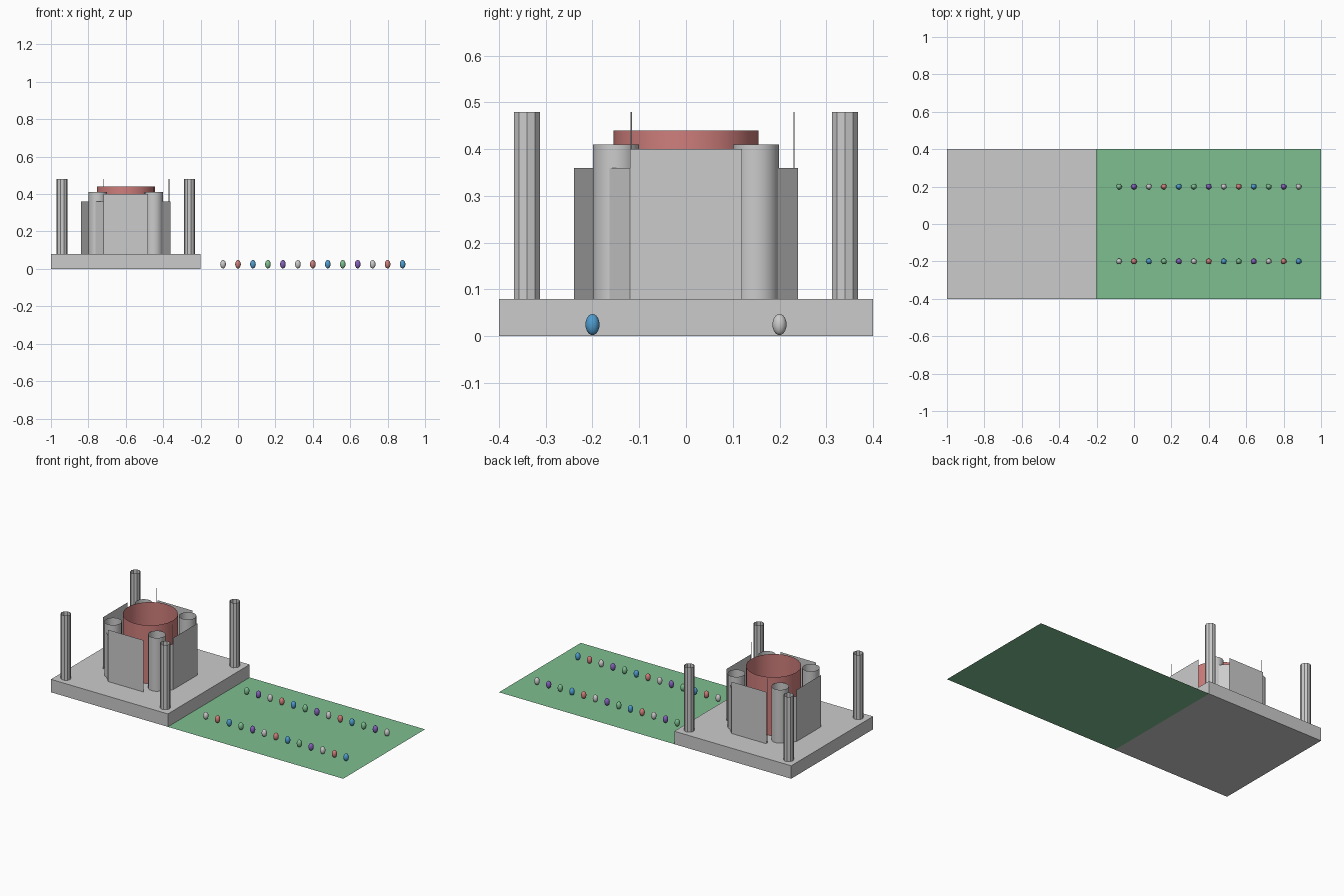
import bpy, bmesh, math
from mathutils import Matrix, Vector

if "Cube" in bpy.data.objects:
    bpy.data.objects.remove(bpy.data.objects["Cube"], do_unlink=True)


def material(name, rgb):
    m = bpy.data.materials.new(name)
    m.use_nodes = True
    m.diffuse_color = (*rgb, 1)
    m.node_tree.nodes["Principled BSDF"].inputs["Base Color"].default_value = (*rgb, 1)
    return m


GREY = material("stone grey", (0.60, 0.60, 0.60))
RED = material("muted red", (0.62, 0.21, 0.20))
BLUE = material("sky blue", (0.08, 0.33, 0.62))
GREEN = material("garden green", (0.21, 0.52, 0.28))
PURPLE = material("soft purple", (0.23, 0.12, 0.49))

BASE_Z = 0.08
CENTRE = Vector((-0.6, 0, 0))


def finish(name, bm, mat, smooth=False):
    mesh = bpy.data.meshes.new(name)
    bm.to_mesh(mesh)
    bm.free()
    mesh.materials.append(mat)
    for p in mesh.polygons:
        p.use_smooth = smooth
    ob = bpy.data.objects.new(name, mesh)
    bpy.context.collection.objects.link(ob)
    return ob


def tube(name, x, y, radius, top, sides, mat, smooth=False):
    """Open upright tube standing on the platform, placed about the building centre."""
    bm = bmesh.new()
    h = top - BASE_Z
    bmesh.ops.create_cone(bm, cap_ends=False, segments=sides, radius1=radius, radius2=radius, depth=h,
                          matrix=Matrix.Translation(CENTRE + Vector((x, y, BASE_Z + h / 2)))
                          @ Matrix.Rotation(math.pi / 2, 4, 'Z'))
    return finish(name, bm, mat, smooth)


def wall(name, a, b, top, turn):
    """Thin upright wall from a to b, turned about the building centre."""
    bm = bmesh.new()
    spin = Matrix.Rotation(turn, 3, 'Z')
    pts = [(*a, BASE_Z), (*b, BASE_Z), (*b, top), (*a, top)]
    bm.faces.new([bm.verts.new(spin @ Vector(p) + CENTRE) for p in pts])
    return finish(name, bm, GREY)


# Platform
bm = bmesh.new()
bmesh.ops.create_cube(bm, size=1, matrix=Matrix.Translation((-0.6, 0, BASE_Z / 2))
                      @ Matrix.Diagonal((0.8, 0.8, BASE_Z, 1)))
finish("platform", bm, GREY)

# Garden lawn
bm = bmesh.new()
bmesh.ops.create_grid(bm, x_segments=1, y_segments=1, size=0.5,
                      matrix=Matrix.Translation((0.4, 0, 0)) @ Matrix.Diagonal((1.2, 0.8, 1, 1)))
finish("lawn", bm, GREEN)

# Central drum
tube("central_drum", 0, 0, 0.155, 0.44, 24, RED, True)

# Four main walls, each with a lower corner wall running into its corner turret
for i in range(4):
    turn = i * math.pi / 2
    wall(f"main_wall_{i + 1}", (0.24, -0.12), (0.24, 0.12), 0.40, turn)
    wall(f"corner_wall_{i + 1}", (0.18, -0.18), (0.24, -0.12), 0.36, turn)

# Corner turrets and free-standing corner towers
n = 0
for sx in (-1, 1):
    for sy in (-1, 1):
        n += 1
        tube(f"turret_{n}", 0.15 * sx, 0.15 * sy, 0.049, 0.41, 20, GREY, True)
        tube(f"corner_tower_{n}", 0.34 * sx, 0.34 * sy, 0.0295, 0.48, 10, GREY)

# Two thin poles
tube("pole_1", 0.231, -0.117, 0.0015, 0.48, 6, GREY)
tube("pole_2", -0.117, 0.231, 0.0015, 0.48, 6, GREY)

# Two rows of egg-shaped shrubs with repeating colours
cycle = [GREY, RED, BLUE, GREEN, PURPLE]
for k in range(26):
    row, col = divmod(k, 13)
    bm = bmesh.new()
    bmesh.ops.create_uvsphere(bm, u_segments=20, v_segments=12, radius=0.015,
                              matrix=Matrix.Translation((-0.08 + 0.08 * col, -0.2 + 0.4 * row, 0.025))
                              @ Matrix.Diagonal((1, 1, 1.5, 1)))
    finish(f"shrub_{k + 1}", bm, cycle[k % 5], True)
